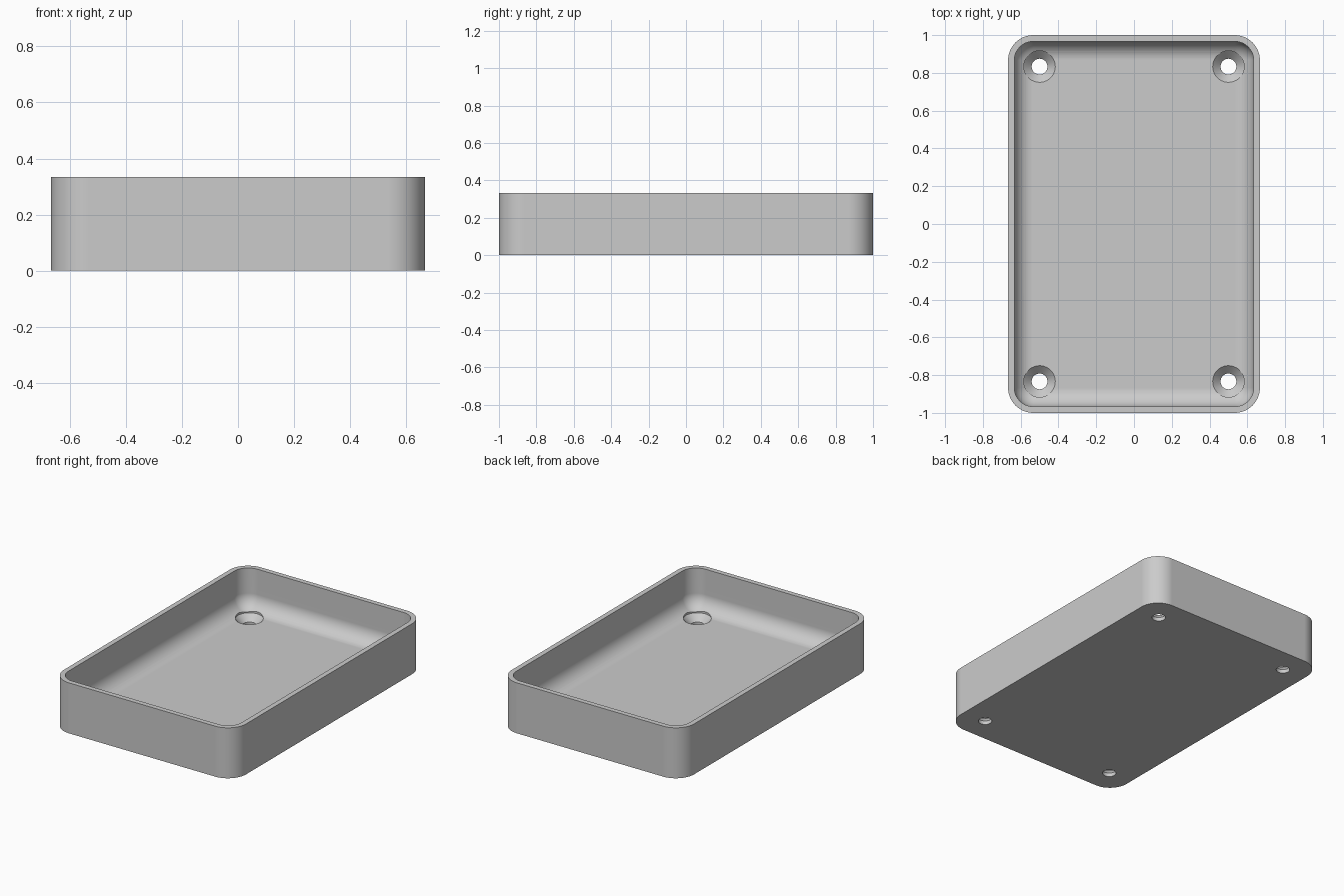
import bpy, bmesh
from math import sin, cos, pi

if "Cube" in bpy.data.objects:
    bpy.data.objects.remove(bpy.data.objects["Cube"], do_unlink=True)

HALF_X, HALF_Y, HEIGHT = 2 / 3, 1.0, 1 / 3
WALL, FLOOR, FILLET = 1 / 30, 1 / 15, 0.1
CORNER = WALL + FILLET
STEPS = 12

grey = bpy.data.materials.new("grey plastic")
grey.use_nodes = True
grey.diffuse_color = (0.6, 0.6, 0.6, 1)
grey.node_tree.nodes["Principled BSDF"].inputs["Base Color"].default_value = (0.6, 0.6, 0.6, 1)


def ring(bm, hx, hy, radius, z, centre=(0, 0)):
    """Rounded rectangle of vertices; a circle when hx = hy = radius."""
    verts = []
    for quarter, (sx, sy) in enumerate(((1, 1), (-1, 1), (-1, -1), (1, -1))):
        for i in range(STEPS + 1):
            a = (quarter + i / STEPS) * pi / 2
            verts.append(bm.verts.new((centre[0] + sx * (hx - radius) + radius * cos(a),
                                       centre[1] + sy * (hy - radius) + radius * sin(a), z)))
    return verts


def loft(bm, rings):
    """Skin the rings in order and cap both ends."""
    for low, high in zip(rings, rings[1:]):
        n = len(low)
        for i in range(n):
            j = (i + 1) % n
            bm.faces.new((low[i], low[j], high[j], high[i]))
    bm.faces.new(rings[0][::-1])
    bm.faces.new(rings[-1])


def finish(bm, name):
    bmesh.ops.remove_doubles(bm, verts=bm.verts, dist=1e-5)
    bmesh.ops.recalc_face_normals(bm, faces=bm.faces)
    mesh = bpy.data.meshes.new(name)
    bm.to_mesh(mesh)
    bm.free()
    mesh.materials.append(grey)
    obj = bpy.data.objects.new(name, mesh)
    bpy.context.collection.objects.link(obj)
    return obj


# Open tray: outer wall, rim, inner wall, then the fillet down to the floor
bm = bmesh.new()
inner_x, inner_y = HALF_X - WALL, HALF_Y - WALL
rings = [ring(bm, HALF_X, HALF_Y, CORNER, 0),
         ring(bm, HALF_X, HALF_Y, CORNER, HEIGHT),
         ring(bm, inner_x, inner_y, FILLET, HEIGHT)]
for k in range(STEPS + 1):
    a = k / STEPS * pi / 2
    inset = FILLET * (1 - cos(a))
    rings.append(ring(bm, inner_x - inset, inner_y - inset, FILLET - inset,
                      FLOOR + FILLET * (1 - sin(a))))
loft(bm, rings)
tray = finish(bm, "tray")

# Countersunk screw holes near the corners
bm = bmesh.new()
HOLE, SINK = 1 / 24, 1 / 12
for x in (-0.5, 0.5):
    for y in (-5 / 6, 5 / 6):
        profile = ((HOLE, -0.05), (HOLE, FLOOR + HOLE - SINK), (SINK, FLOOR), (SINK, 0.25))
        loft(bm, [ring(bm, r, r, r, z, (x, y)) for r, z in profile])
drills = finish(bm, "hole_cutter")
drills.hide_render = True

bpy.ops.object.select_all(action='DESELECT')
tray.select_set(True)
bpy.context.view_layer.objects.active = tray
cut = tray.modifiers.new("screw holes", 'BOOLEAN')
cut.object = drills
cut.solver = 'EXACT'
bpy.ops.object.modifier_apply(modifier=cut.name)
bpy.data.objects.remove(drills, do_unlink=True)

# Smooth rounded surfaces, crisp rim and holes, flat large faces
bpy.ops.object.shade_smooth_by_angle(angle=pi / 6)
weighted = tray.modifiers.new("flat faces", 'WEIGHTED_NORMAL')
weighted.keep_sharp = True
